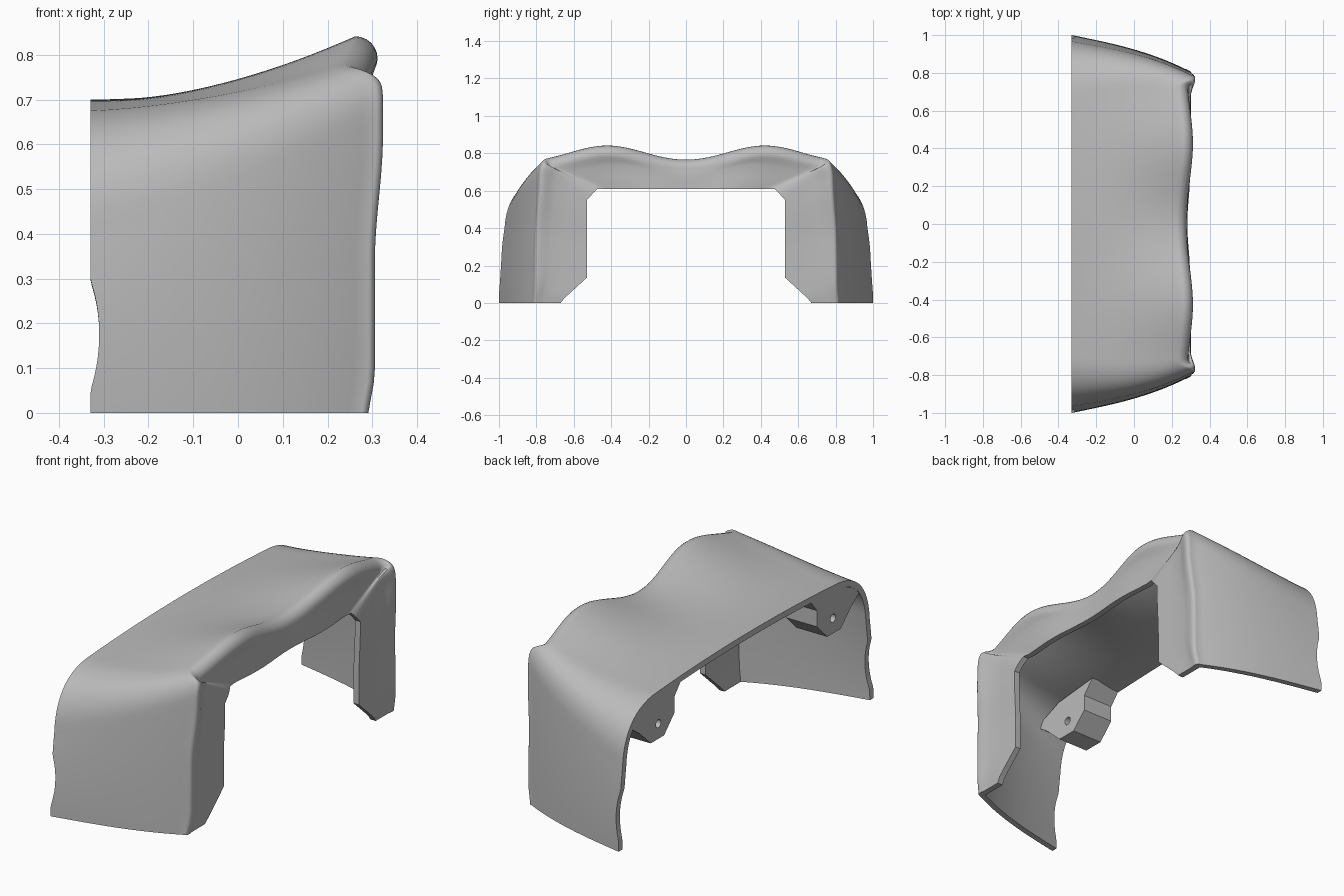
import bpy, bmesh, math
from mathutils import Vector

cube = bpy.data.objects.get("Cube")
if cube:
    bpy.data.objects.remove(cube, do_unlink=True)

grey = bpy.data.materials.new("plain grey")
grey.use_nodes = True
COLOUR = (0.5, 0.5, 0.5, 1)
grey.diffuse_color = COLOUR
grey.node_tree.nodes["Principled BSDF"].inputs["Base Color"].default_value = COLOUR

X0, X1 = -0.33, 0.32          # open edge and closed end
WALL = 0.03                   # shell thickness
N_SIDE, N_CORNER, N_TOP, STATIONS = 20, 12, 24, 24


def make(name, bm):
    bmesh.ops.recalc_face_normals(bm, faces=bm.faces)
    mesh = bpy.data.meshes.new(name)
    bm.to_mesh(mesh)
    bm.free()
    mesh.materials.append(grey)
    ob = bpy.data.objects.new(name, mesh)
    bpy.context.collection.objects.link(ob)
    return ob


def activate(ob):
    bpy.ops.object.select_all(action='DESELECT')
    ob.select_set(True)
    bpy.context.view_layer.objects.active = ob


def prism(name, outline, lo, hi):
    """Closed prism along x from a y-z outline."""
    bm = bmesh.new()
    ends = [[bm.verts.new((x, y, z)) for y, z in outline] for x in (lo, hi)]
    for end in ends:
        bm.faces.new(end)
    n = len(outline)
    for i in range(n):
        j = (i + 1) % n
        bm.faces.new((ends[0][i], ends[0][j], ends[1][j], ends[1][i]))
    return make(name, bm)


def smooth(a, b, v):
    t = min(max((v - a) / (b - a), 0), 1)
    return t * t * (3 - 2 * t)


def hump(y):
    return math.sin(math.pi * min(abs(y), 0.84) / 0.84) ** 2


def top_height(x, y):
    f = max(0, (x - X0) / 0.6)
    return 0.70 - 0.03 * max(0, 1 - f) * (y / 0.8) ** 2 + f ** 1.8 * (0.075 + 0.07 * hump(y))


def section(x):
    """Arch-shaped cross-section at x, from the +y foot over to the -y foot."""
    t = (x - X0) / (X1 - X0)
    w = 1 - 0.13 * t - 0.075 * t ** 3
    r = 0.27 - 0.17 * t
    lean = 0.03 - 0.015 * t
    corner = Vector((w - lean * 1.5, top_height(x, w - lean) - 0.01))
    foot = Vector((w - lean, corner.y - r * 0.9))
    inner = Vector((w - r, top_height(x, w - r)))
    pts = []
    for i in range(N_SIDE):
        s = i / N_SIDE
        pts.append(Vector((w - lean * s * s, foot.y * s)))
    for i in range(N_CORNER):
        s = i / N_CORNER
        pts.append(foot * (1 - s) ** 2 + corner * 2 * s * (1 - s) + inner * s * s)
    for i in range(N_TOP + 1):
        y = inner.x * (1 - i / N_TOP)
        pts.append(Vector((y, top_height(x, y))))
    return pts + [Vector((-p.x, p.y)) for p in reversed(pts[:-1])]


def inward(pts):
    """Unit directions in the y-z plane pointing into the arch."""
    out = []
    for i in range(len(pts)):
        d = pts[min(i + 1, len(pts) - 1)] - pts[max(i - 1, 0)]
        n = Vector((-d.y, d.x))
        if i in (0, len(pts) - 1):
            n.y = 0
        out.append(n.normalized())
    return out


# Where each strip of the arch starts (with the side notch) and ends
start_x = [X0 if abs(p.y - 0.173) > 0.12 else
           max(X0, -0.7 + math.sqrt(0.39 ** 2 - (p.y - 0.173) ** 2)) for p in section(X0)]
count = len(start_x)
rim_x, wall_x, radius = [], [], []
for p in section(0.3):
    k = smooth(0.79, 0.70, abs(p.x)) if p.y > 0.6 else 0
    side = 0.29 + 0.016 * smooth(-0.02, 0.1, p.y) + 0.018 * smooth(0.35, 0.62, p.y)
    rim_x.append(side * (1 - k) + (0.278 + 0.034 * hump(p.x)) * k)
    wall_x.append(0.4 * rim_x[-1] + 0.6 * 0.285)
    radius.append(0.02 + 0.03 * k)


def loft(end_x, inset):
    """Rings of arch points running from the open edge to the closed end."""
    rings = []
    for s in range(STATIONS + 1):
        ring = []
        for i in range(count):
            x = start_x[i] + (end_x[i] - start_x[i]) * s / STATIONS
            pts = section(x)
            p = pts[i] + inward(pts)[i] * inset
            ring.append(Vector((x, p.x, p.y)))
        rings.append(ring)
    return rings


# Outline of the end opening, with as many points as the arch
keys = [(0, 0.67, 0), (2, 0.65, 0.025), (5, 0.53, 0.135), (N_SIDE, 0.53, 0.55),
        (N_SIDE + N_CORNER - 3, 0.475, 0.61), (count // 2, 0, 0.61)]
half = []
for (i, y0, z0), (j, y1, z1) in zip(keys, keys[1:]):
    half += [(y0 + (y1 - y0) * s / (j - i), z0 + (z1 - z0) * s / (j - i)) for s in range(j - i)]
opening = half + [(0, 0.61)] + [(-y, z) for y, z in reversed(half)]

# Outside: arch, rounded rim, end wall
rings = loft([x - r for x, r in zip(rim_x, radius)], 0)
last = rings[-1]
dirs = inward([Vector((p.y, p.z)) for p in last])
for s in range(1, 7):
    a = math.pi / 2 * s / 6
    ring = []
    for p, d, r in zip(last, dirs, radius):
        c = r * (1 - math.cos(a))
        ring.append(p + Vector((r * math.sin(a), d.x * c, d.y * c)))
    rings.append(ring)
rim = rings[-1]
for k in (0.07, 0.16, 0.3, 0.6, 1):
    ring = []
    for p, x, (y, z) in zip(rim, wall_x, opening):
        q = p.lerp(Vector((x, y, z)), k)
        q.x = p.x + (x - p.x) * smooth(0, 0.3, k)
        ring.append(q)
    rings.append(ring)

# Inside: opening edge, then the inner arch back to the open edge
rings.append([p - Vector((WALL, 0, 0)) for p in rings[-1]])
rings += reversed(loft([x - WALL for x in wall_x], WALL))

bm = bmesh.new()
grid = [[bm.verts.new(p) for p in ring] for ring in rings]
for a, b in zip(grid, grid[1:] + grid[:1]):
    for i in range(count - 1):
        bm.faces.new((a[i], a[i + 1], b[i + 1], b[i]))
for i in (0, count - 1):
    bm.faces.new([ring[i] for ring in grid])
shell = make("shell_cover", bm)
activate(shell)
bpy.ops.object.shade_smooth_by_angle(angle=math.radians(35))

# Mounting bosses with a through hole, under the two shoulders
boss = [(0.50, 0.67), (0.56, 0.60), (0.56, 0.52), (0.64, 0.44), (0.745, 0.44),
        (0.83, 0.52), (0.90, 0.57), (0.86, 0.60), (0.75, 0.645)]
for name, side in (("front_boss", -1), ("back_boss", 1)):
    ob = prism(name, [(side * y, z) for y, z in boss], X0 + 0.002, -0.16)
    ring = [2 * math.pi * i / 24 for i in range(24)]
    cutter = prism("hole_cutter", [(side * 0.685 + 0.02 * math.cos(a), 0.515 + 0.02 * math.sin(a))
                                   for a in ring], -0.5, 0)
    mod = ob.modifiers.new("hole", 'BOOLEAN')
    mod.operation, mod.solver, mod.object = 'DIFFERENCE', 'EXACT', cutter
    activate(ob)
    bpy.ops.object.modifier_apply(modifier=mod.name)
    bpy.data.objects.remove(cutter, do_unlink=True)
    bpy.ops.object.shade_smooth_by_angle(angle=math.radians(20))
